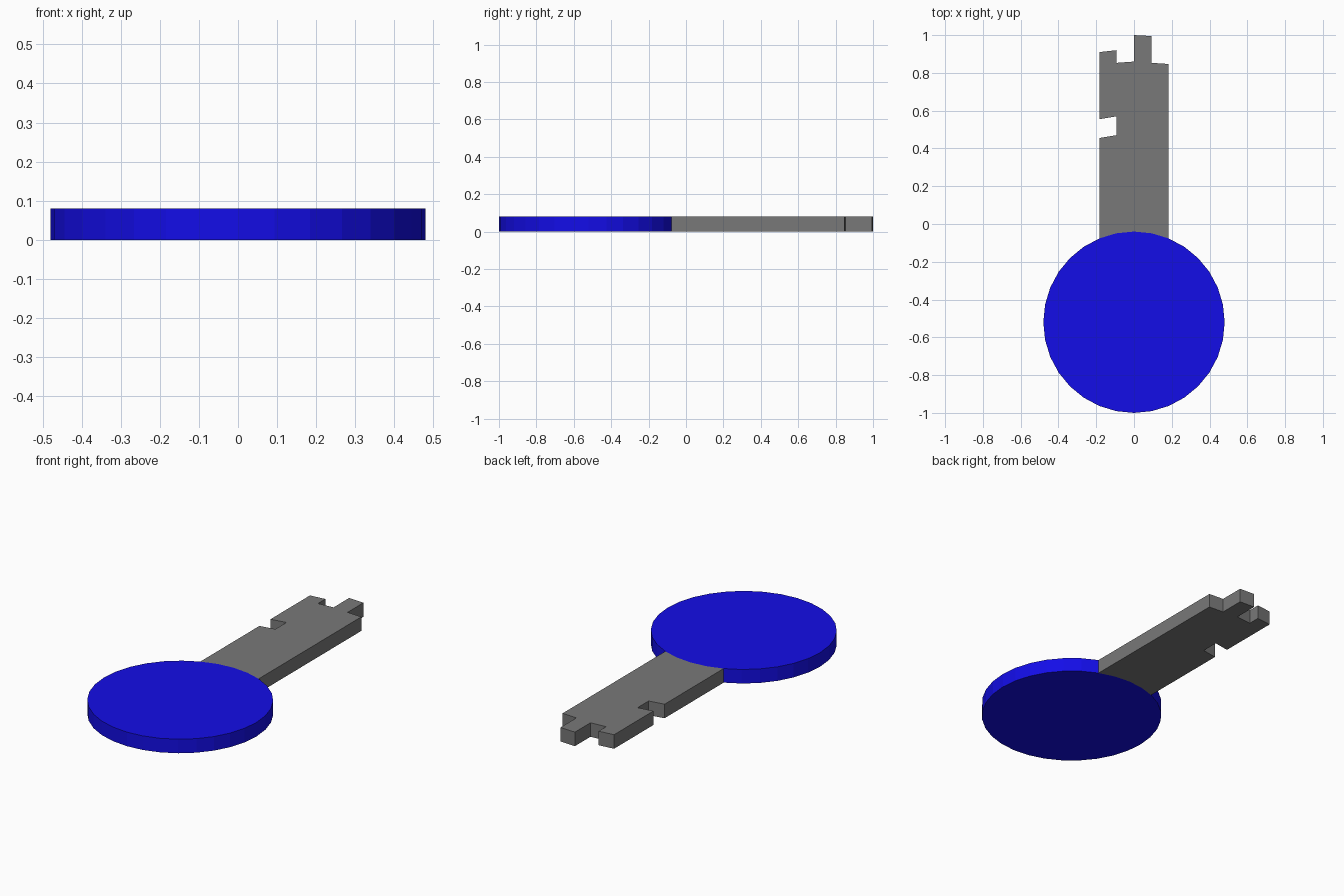
import bpy, bmesh
from math import sin, cos, pi

if "Cube" in bpy.data.objects:
    bpy.data.objects.remove(bpy.data.objects["Cube"])

R, CY, H, N = 0.48, -0.52, 0.08, 32


def rim(i):
    """Point i on the head's rim, counted clockwise from the +y side."""
    a = 2 * pi * i / N
    return (R * sin(a), CY + R * cos(a))


def plate(name, outline, color):
    """Extrude a flat outline from z = 0 up to the key thickness."""
    bm = bmesh.new()
    face = bm.faces.new([bm.verts.new((x, y, 0)) for x, y in outline])
    top = bmesh.ops.extrude_face_region(bm, geom=[face], use_keep_orig=True)
    verts = [g for g in top["geom"] if isinstance(g, bmesh.types.BMVert)]
    bmesh.ops.translate(bm, verts=verts, vec=(0, 0, H))
    bmesh.ops.recalc_face_normals(bm, faces=bm.faces)
    mesh = bpy.data.meshes.new(name)
    bm.to_mesh(mesh)
    bm.free()
    obj = bpy.data.objects.new(name, mesh)
    bpy.context.collection.objects.link(obj)
    mat = bpy.data.materials.new(name + "_colour")
    mat.diffuse_color = (*color, 1)
    mat.use_nodes = True
    mat.node_tree.nodes["Principled BSDF"].inputs["Base Color"].default_value = mat.diffuse_color
    mesh.materials.append(mat)
    return obj


# Round head
plate("key_head", [rim(i) for i in range(N)], (0.0067, 0.004, 0.8))

# Blade: four rim facets wide, with a side notch and a toothed tip
W, M = rim(2)[0], rim(1)[0]
blade = [rim(i) for i in (2, 1, 0, -1, -2)]
blade += [(-W, 0.455), (-M, 0.47), (-M, 0.57), (-W, 0.555)]   # side notch
blade += [(-W, 0.91), (-M, 0.92), (-M, 0.853), (0, 0.86),     # tip teeth
          (0, 1.0), (M, 0.995), (M, 0.853), (W, 0.847)]
plate("key_blade", blade, (0.19, 0.19, 0.19))
